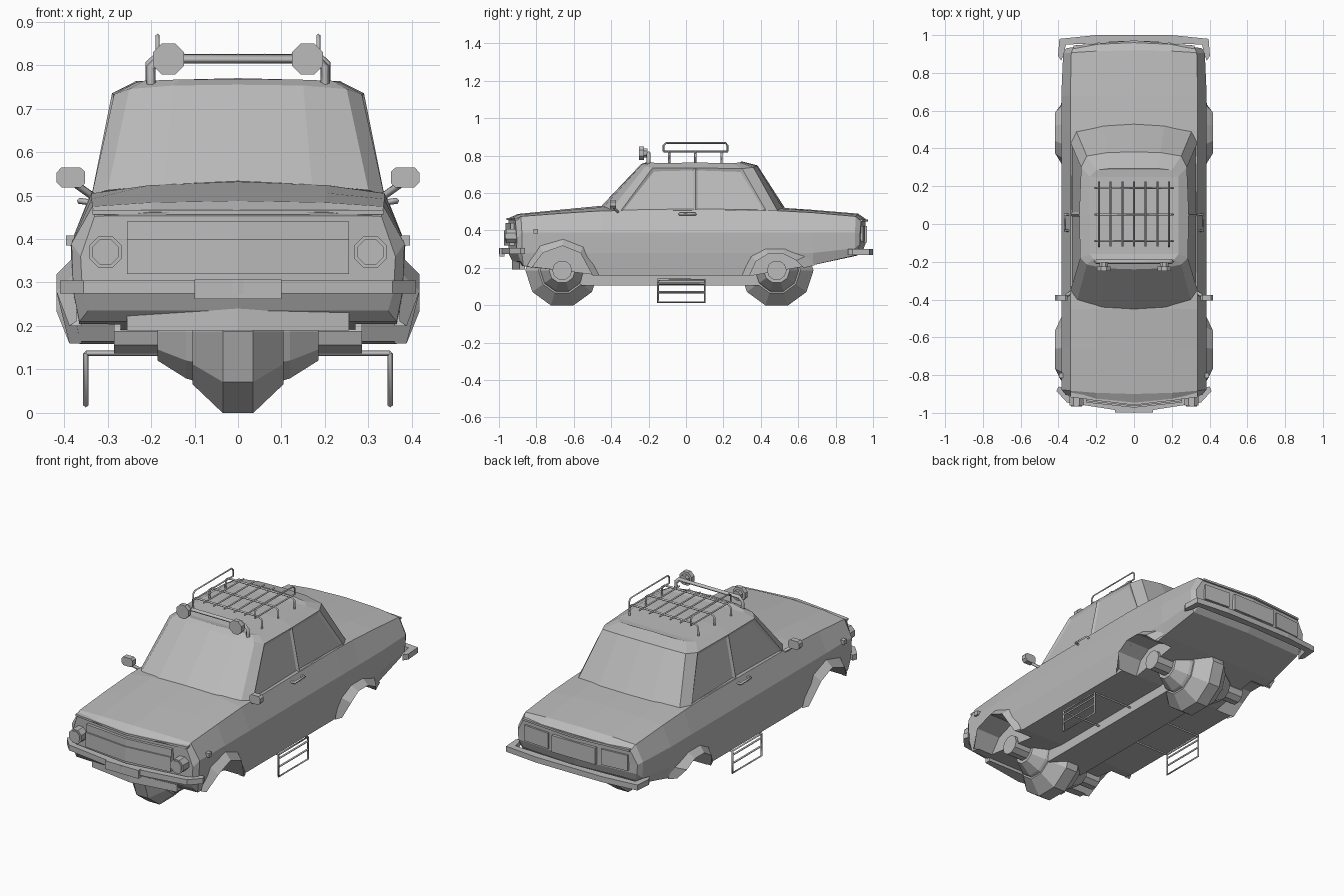
import bpy, bmesh, math
from mathutils import Vector

if "Cube" in bpy.data.objects:
    bpy.data.objects.remove(bpy.data.objects["Cube"])

grey = bpy.data.materials.new("plain_grey")
grey.diffuse_color = (0.5, 0.5, 0.5, 1)
grey.use_nodes = True
grey.node_tree.nodes["Principled BSDF"].inputs["Base Color"].default_value = grey.diffuse_color


def finish(name, bm):
    bmesh.ops.remove_doubles(bm, verts=bm.verts, dist=1e-5)
    bmesh.ops.recalc_face_normals(bm, faces=bm.faces)
    me = bpy.data.meshes.new(name)
    bm.to_mesh(me)
    bm.free()
    me.materials.append(grey)
    ob = bpy.data.objects.new(name, me)
    bpy.context.collection.objects.link(ob)
    return ob


def bake(ob):
    """Replace an object by its evaluated mesh."""
    bpy.context.view_layer.update()
    dg = bpy.context.evaluated_depsgraph_get()
    me = bpy.data.meshes.new_from_object(ob.evaluated_get(dg))
    new = bpy.data.objects.new(ob.name, me)
    bpy.context.collection.objects.link(new)
    name = ob.name
    bpy.data.objects.remove(ob)
    new.name = name
    return new


def prism(name, pts, axis, lo, hi):
    """Extrude a 2D polygon along an axis (x: pts are y,z; y: x,z; z: x,y)."""
    bm = bmesh.new()
    ring = []
    for h in (lo, hi):
        co = [{'x': (h, a, b), 'y': (a, h, b), 'z': (a, b, h)}[axis] for a, b in pts]
        ring.append([bm.verts.new(c) for c in co])
    n = len(pts)
    bm.faces.new(ring[0])
    bm.faces.new(ring[1])
    for i in range(n):
        j = (i + 1) % n
        bm.faces.new((ring[0][i], ring[0][j], ring[1][j], ring[1][i]))
    return finish(name, bm)


def box(name, x0, x1, y0, y1, z0, z1):
    return prism(name, [(x0, y0), (x1, y0), (x1, y1), (x0, y1)], 'z', z0, z1)


def disc(name, x, z, r, y0, y1, n=8):
    a = [math.tau * (i + .5) / n for i in range(n)]
    return prism(name, [(x + r * math.cos(t), z + r * math.sin(t)) for t in a], 'y', y0, y1)


def tube(name, paths, r):
    cu = bpy.data.curves.new(name, 'CURVE')
    cu.dimensions = '3D'
    cu.bevel_depth = r
    cu.bevel_resolution = 0
    cu.use_fill_caps = True
    for path in paths:
        sp = cu.splines.new('POLY')
        sp.points.add(len(path) - 1)
        for p, c in zip(sp.points, path):
            p.co = (*c, 1)
    cu.materials.append(grey)
    ob = bpy.data.objects.new(name, cu)
    bpy.context.collection.objects.link(ob)
    return bake(ob)


def both(half):
    """Plan outline of the right half completed by its mirror image."""
    return half + [(-x, y) for x, y in reversed(half) if x > 0]


# Lower body: cross-sections lofted along y
# y, bow, centre z, edge z, edge x, widest x, widest z, sill x, sill z
stations = [(-.95, .045, .465, .452, .330, .362, .36, .345, .235),
            (-.90, .02, .488, .475, .335, .383, .39, .365, .21),
            (-.66, 0, .512, .492, .337, .385, .39, .365, .185),
            (-.45, 0, .532, .505, .337, .385, .39, .365, .158),
            (.35, 0, .522, .510, .337, .385, .39, .365, .158),
            (.50, 0, .522, .505, .337, .385, .39, .365, .185),
            (.68, 0, .510, .495, .337, .385, .39, .365, .215),
            (.92, -.015, .490, .475, .332, .375, .39, .350, .265),
            (.96, -.03, .462, .450, .320, .360, .38, .340, .29)]
bm = bmesh.new()
loops, caps = [], []
for y, bow, zc, ze, xt, xm, zm, xl, zl in stations:
    half = [(0, zc), (xt * .6, zc - (zc - ze) * .3), (xt, ze), (xm, zm),
            (xm - .004, max(.28, zl + .04)), (xl, zl), (0, zl)]
    tuck = [0] * 5 + [.5 * bow, .5 * bow]
    at = lambda x, z, t: bm.verts.new((x, y + bow * (x / .36) ** 2 + t, z))
    right = [at(x, z, t) for (x, z), t in zip(half, tuck)]
    left = [at(-x, z, t) for (x, z), t in zip(half[1:-1], tuck[1:-1])]
    loops.append(right + left[::-1])
    if y in (stations[0][0], stations[-1][0]):
        mid = [right[0]] + [at(0, z, t) for (x, z), t in zip(half[1:-1], tuck[1:-1])] + [right[-1]]
        for side in (right, [right[0]] + left + [right[-1]]):
            for i in range(6):
                f = list(dict.fromkeys((side[i], side[i + 1], mid[i + 1], mid[i])))
                bm.faces.new(f)
for a, b in zip(loops, loops[1:]):
    for i in range(len(a)):
        j = (i + 1) % len(a)
        bm.faces.new((a[i], a[j], b[j], b[i]))
body = finish("lower_body", bm)

# Wheel arches: cut openings and add flared lips
arches = {"front": ([(-.85, .21), (-.785, .325), (-.655, .365), (-.545, .32), (-.465, .16)],
                    [(-.825, .2), (-.765, .28), (-.66, .318), (-.565, .28), (-.50, .16)]),
          "rear": ([(.30, .16), (.345, .265), (.42, .308), (.53, .308), (.64, .262), (.69, .215)],
                   [(.34, .16), (.375, .235), (.44, .275), (.52, .275), (.59, .24), (.63, .2)])}
cutters = []
for where, (outer, inner) in arches.items():
    for s in (-1, 1):
        hole = inner + [(inner[-1][0], .05), (inner[0][0], .05)]
        cut = prism("arch_cutter", hole, 'x', s * .27, s * .6)
        cut.hide_render = True
        cutters.append(cut)
        mod = body.modifiers.new("arch", 'BOOLEAN')
        mod.operation, mod.solver, mod.object = 'DIFFERENCE', 'EXACT', cut
        bm = bmesh.new()
        rows = []
        for (yo, zo), (yi, zi) in zip(outer, inner):
            lip = .418 if zi > .21 else .388
            rows.append([bm.verts.new(c) for c in
                         ((s * .372, yo, zo), (s * lip, yi, zi), (s * .36, yi, zi))])
        for a, b in zip(rows, rows[1:]):
            for k in (0, 1):
                bm.faces.new((a[k], a[k + 1], b[k + 1], b[k]))
        finish(where + "_wheel_flare", bm)
body = bake(body)
for c in cutters:
    bpy.data.objects.remove(c)

# Cabin: three half rings, mirrored, with inset windows
rings = [[(0, -.45, .533), (.17, -.44, .525), (.30, -.40, .512), (.336, -.35, .503), (.336, .05, .505),
          (.336, .43, .503), (.305, .49, .505), (.16, .52, .515), (0, .53, .518)],
         [(0, -.24, .755), (.15, -.235, .753), (.25, -.215, .745), (.285, -.18, .733), (.29, .05, .735),
          (.28, .30, .73), (.25, .36, .738), (.14, .378, .746), (0, .382, .748)],
         [(0, -.2, .768), (.13, -.2, .767), (.215, -.185, .764), (.235, -.16, .76), (.235, .05, .763),
          (.235, .25, .76), (.2, .285, .763), (.12, .295, .767), (0, .295, .77)]]
bm = bmesh.new()
full = [[bm.verts.new(c) for c in r + [(-x, y, z) for x, y, z in r[-2:0:-1]]] for r in rings]
glass = []
for k in (0, 1):
    for i in range(16):
        j = (i + 1) % 16
        f = bm.faces.new((full[k][i], full[k][j], full[k + 1][j], full[k + 1][i]))
        if k == 0 and i in (3, 4, 11, 12):
            glass.append(f)
for i in range(8):   # roof skin in strips across the width
    bm.faces.new(list(dict.fromkeys((full[2][i], full[2][i + 1], full[2][(15 - i) % 16], full[2][(16 - i) % 16]))))
bmesh.ops.recalc_face_normals(bm, faces=bm.faces)
bmesh.ops.inset_individual(bm, faces=glass, thickness=.018, depth=-.008)
finish("cabin", bm)

# Nose: hood lip, grille and headlights
prism("hood_lip", both([(0, -.959), (.335, -.917), (.335, -.88), (0, -.88)]), 'z', .456, .467)
prism("grille", both([(0, -.972), (.255, -.945), (.255, -.90), (0, -.90)]), 'z', .32, .40)
prism("grille_top", both([(0, -.964), (.255, -.937), (.255, -.90), (0, -.90)]), 'z', .40, .44)
prism("front_valance", both([(0, -.93), (.255, -.89), (.255, -.86), (0, -.86)]), 'z', .19, .24)

# Bumpers and plates
prism("front_bumper", both([(0, -1), (.355, -.945), (.41, -.885), (.40, -.86), (.385, -.865),
                            (.34, -.915), (0, -.96)]), 'z', .275, .305)
box("front_plate", -.1, .1, -.998, -.97, .262, .307)
prism("rear_bumper", both([(0, 1), (.2, 1), (.395, .98), (.402, .89), (.385, .865), (.372, .90),
                           (.36, .95), (0, .965)]), 'z', .27, .30)

# Tail: lid lip, plate panel and lamps
prism("trunk_lip", both([(0, .972), (.32, .945), (.32, .90), (0, .90)]), 'z', .447, .458)
box("rear_plate", -.13, .13, .93, .968, .335, .425)

for s in (-1, 1):
    disc("headlight", s * .305, .37, .04, -.962, -.88)
    disc("headlight_lens", s * .305, .37, .032, -.967, -.95)
    prism("tail_lamp", [(s * .16, .94), (s * .16, .958), (s * .31, .946), (s * .31, .92)], 'z', .34, .425)
    box("side_signal", s * .375, s * .396, -.815, -.79, .385, .408)
    # Mirror with stem
    prism("mirror", [(s * x, z) for x, z in ((.352, .528), (.362, .518), (.405, .518), (.417, .53),
                                            (.417, .553), (.407, .564), (.362, .564), (.352, .555))],
          'y', -.405, -.375)
    tube("mirror_stem", [[(s * .33, -.36, .495), (s * .372, -.39, .525)]], .009)
    tube("door_handle", [[(s * .345, -.035, .485), (s * .366, -.035, .488), (s * .366, .05, .488),
                          (s * .345, .05, .485)]], .007)
    # Side step frame with cross rods
    lo, hi, x = -.15, .10, s * .35
    tube("side_step", [[(x, lo, .137), (x, lo, .017), (x, hi, .017), (x, hi, .137), (x, lo, .137)],
                       [(x, lo, .115), (x, hi, .115)], [(x, lo, .07), (x, hi, .07)],
                       [(x, lo, .137), (s * .1, lo, .137)], [(x, hi, .137), (s * .1, hi, .137)]], .006)
    # Roof lamps
    disc("roof_lamp", s * .16, .814, .039, -.25, -.225)
    disc("roof_lamp_back", s * .16, .814, .025, -.226, -.205)

# Wheels and axles: ten-sided turned shapes at the centre line
prof = [(.035, .197), (.105, .127), (.105, .118), (.12, .113), (.185, .07), (.185, .053), (.285, .053)]
prof = [(-x, r) for x, r in reversed(prof)] + prof
for name, yc in (("front_wheel", -.662), ("rear_wheel", .485)):
    bm = bmesh.new()
    n = 10
    ang = [math.tau * i / n - math.pi / 2 + math.pi / n for i in range(n)]
    rows = [[bm.verts.new((x, yc + r * math.cos(a), .187 + r * math.sin(a))) for a in ang] for x, r in prof]
    for a, b in zip(rows, rows[1:]):
        for i in range(n):
            bm.faces.new((a[i], a[(i + 1) % n], b[(i + 1) % n], b[i]))
    bm.faces.new(rows[0])
    bm.faces.new(rows[-1])
    finish(name, bm)

# Underbody tunnel
box("underbody_tunnel", -.11, .11, -.56, .42, .105, .17)

# Roof light bar
tube("light_bar", [[(-.2, -.2, .755), (-.2, -.2, .795), (-.18, -.2, .814), (.18, -.2, .814),
                    (.2, -.2, .795), (.2, -.2, .755)]], .011)

# Roof rack: cross bars with bent legs, slats and side rails
tube("rack_cross_bars", [[(-.207, y, .757), (-.207, y, .805), (-.19, y, .82), (.19, y, .82),
                          (.207, y, .805), (.207, y, .757)] for y in (-.09, .05, .19)], .006)
tube("rack_slats", [[(x * .0617, -.12, .822), (x * .0617, .225, .822)] for x in range(-3, 4)], .005)
tube("rack_rails", [[(x, -.12, .822), (x, -.12, .855), (x, -.105, .868), (x, .21, .868),
                     (x, .222, .855), (x, .222, .822)] for x in (-.185, .185)], .005)
